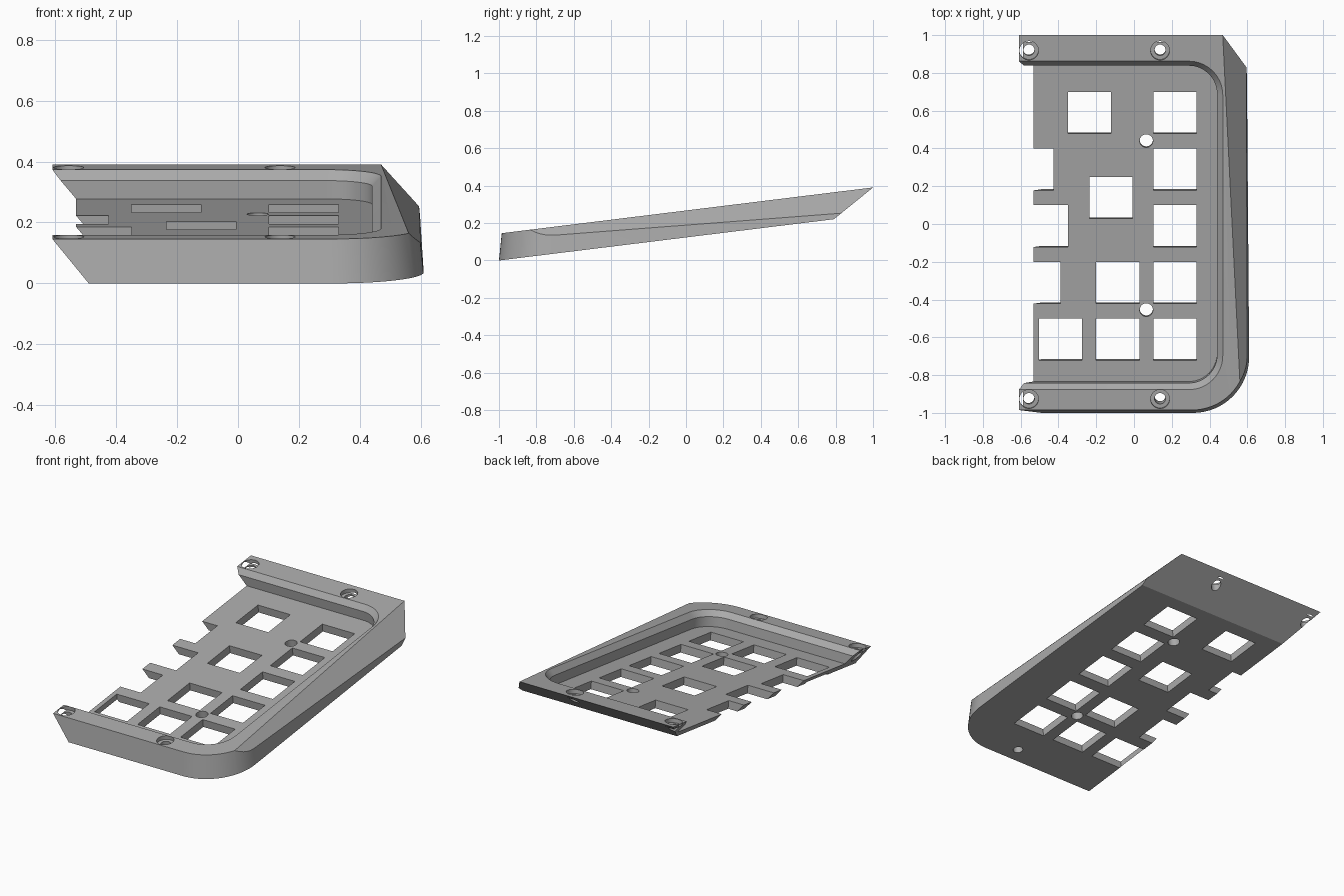
import bpy, bmesh, math
from mathutils import Vector

TILT = 0.1232      # rise of the case floor per unit of depth
TOP = 0.144        # rim height above the floor
PLATE = 0.05       # switch plate thickness

if "Cube" in bpy.data.objects:
    bpy.data.objects.remove(bpy.data.objects["Cube"])

grey = bpy.data.materials.new("case grey")
grey.use_nodes = True
COLOUR = (0.4, 0.4, 0.4, 1)
grey.diffuse_color = COLOUR
grey.node_tree.nodes["Principled BSDF"].inputs["Base Color"].default_value = COLOUR


def d_shape(x0, x1, y0, y1, r_front=0, r_back=0, taper=0, steps=16):
    """Rectangle outline whose two right-hand corners may be rounded."""
    pts = [(x0, y1), (x0, y0)]
    for y, r, start in ((y0 + r_front, r_front, -90), (y1 - r_back, r_back, 0)):
        n = steps if r else 0
        for i in range(n + 1):
            a = math.radians(start + 90 * i / max(n, 1))
            pts.append((x1 - r + r * math.cos(a), y + r * math.sin(a)) if r else (x1, y))
    return [(x - taper * (y - y0) if x > x0 else x, y) for x, y in pts]


def circle(x, y, r, n=32):
    return [(x + r * math.cos(2 * math.pi * i / n), y + r * math.sin(2 * math.pi * i / n))
            for i in range(n)]


def loft(bm, layers, ref=None):
    """Skin equal outlines at heights above the tilted floor.
    With ref, the solid stands square to the floor, true to size at height ref."""
    rings = []
    for h, pts in layers:
        lean = 0 if ref is None else -TILT * (h - ref)
        rings.append([bm.verts.new((x, y + lean, h + TILT * (y + lean + 1))) for x, y in pts])
    bm.faces.new(rings[0][::-1])
    bm.faces.new(rings[-1])
    for a, b in zip(rings, rings[1:]):
        for i in range(len(a)):
            j = (i + 1) % len(a)
            bm.faces.new((a[i], a[j], b[j], b[i]))


def slice_off(bm, point, normal):
    """Cut away everything on the normal side and cap the cut."""
    res = bmesh.ops.bisect_plane(bm, geom=bm.verts[:] + bm.edges[:] + bm.faces[:], dist=1e-6,
                                 plane_co=point, plane_no=normal, clear_outer=True)
    edges = [e for e in res["geom_cut"] if isinstance(e, bmesh.types.BMEdge)]
    bmesh.ops.edgeloop_fill(bm, edges=edges)


def to_object(name, bm):
    bmesh.ops.recalc_face_normals(bm, faces=bm.faces[:])
    mesh = bpy.data.meshes.new(name)
    bm.to_mesh(mesh)
    bm.free()
    mesh.materials.append(grey)
    obj = bpy.data.objects.new(name, mesh)
    bpy.context.collection.objects.link(obj)
    return obj


# Solid wedge with drafted walls and a large front corner
bm = bmesh.new()
loft(bm, [(0, d_shape(-0.9, 0.612, -1, 1.3, r_front=0.3, taper=0.008)),
          (TOP, d_shape(-0.9, 0.597, -0.985, 1.3, r_front=0.29, taper=0.008))])

# Undercut back, slanted left joint and tapering right chamfer
slice_off(bm, Vector((0, 1, 0.39)), Vector((0, 0.17, -0.21)))
slice_off(bm, Vector((-0.49, -1, 0)), Vector((-1, 0.83 * TILT, -0.83)))
a, b, c = Vector((0.47, 1, 0.39)), Vector((0.56, -0.82, 0.166)), Vector((0.59, 0.84, 0.258))
n = (b - a).cross(c - a)
slice_off(bm, a, n if n.z > 0 else -n)
case = to_object("keyboard_case", bm)

# Recess with a bevelled lip, open on the left
bm = bmesh.new()
lip = d_shape(-1, 0.47, -0.877, 0.862, 0.18, 0.18)
wall = d_shape(-1, 0.44, -0.842, 0.838, 0.15, 0.15)
loft(bm, [(PLATE, [(x, y + 0.008) for x, y in wall]), (TOP - 0.033, wall),
          (TOP, lip), (TOP + 0.1, lip)])
recess = to_object("recess_cutter", bm)

# Key openings: lower left corner of each
bm = bmesh.new()
KEY_W, KEY_D = 0.228, 0.222
keys = [(0.102, y) for y in (-0.722, -0.422, -0.122, 0.178, 0.478)]
keys += [(-0.2, -0.722), (-0.2, -0.422), (-0.502, -0.722), (-0.235, 0.028), (-0.35, 0.478)]
for x, y in keys:
    loft(bm, [(h, d_shape(x, x + KEY_W, y, y + KEY_D)) for h in (-0.1, 0.1)], PLATE)

# Half openings along the joint: right edge and front edge
for x, y in ((-0.425, 0.178), (-0.35, -0.122), (-0.388, -0.422)):
    loft(bm, [(h, d_shape(-0.8, x, y, y + KEY_D)) for h in (-0.1, 0.1)], PLATE)

# Round plate holes
for y in (-0.455, 0.44):
    loft(bm, [(h, circle(0.065, y, 0.035)) for h in (-0.1, 0.1)], PLATE)

# Counterbored screw holes in the rim
for x in (-0.556, 0.138):
    for y in (-0.927, 0.918):
        small, large = circle(x, y, 0.029), circle(x, y, 0.05)
        loft(bm, [(-0.1, small), (TOP - 0.025, small), (TOP - 0.025, large), (TOP + 0.1, large)], TOP)
holes = to_object("hole_cutter", bm)

# Carve the case, then drop the cutters
bpy.context.view_layer.objects.active = case
for cutter in (recess, holes):
    cutter.hide_render = True
    mod = case.modifiers.new(cutter.name, "BOOLEAN")
    mod.operation = "DIFFERENCE"
    mod.solver = "EXACT"
    mod.object = cutter
    bpy.ops.object.modifier_apply(modifier=mod.name)
for cutter in (recess, holes):
    bpy.data.objects.remove(cutter)

bpy.ops.object.select_all(action="DESELECT")
case.select_set(True)
bpy.ops.object.shade_smooth_by_angle(angle=math.radians(25))
